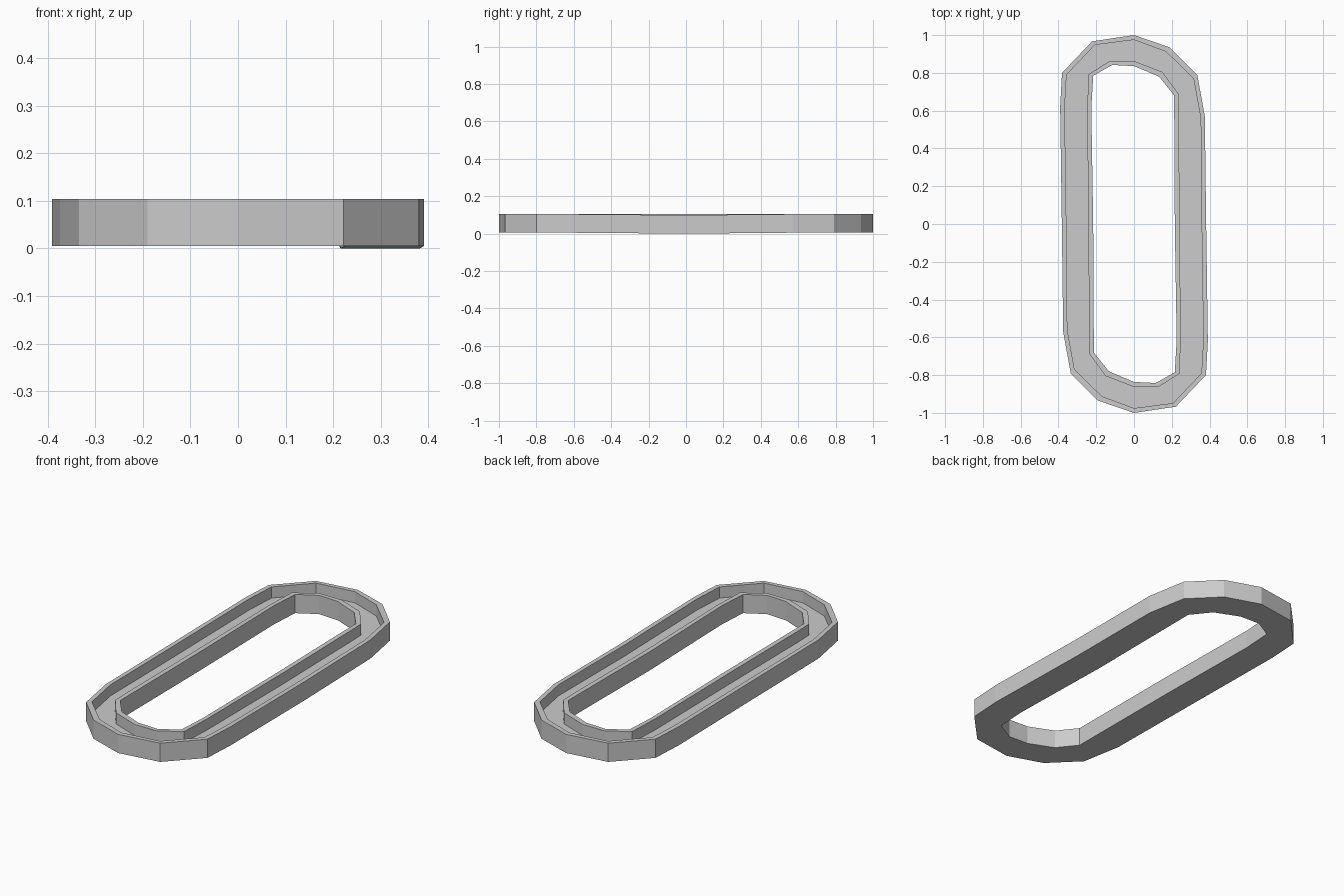
import bpy, bmesh

if "Cube" in bpy.data.objects:
    bpy.data.objects.remove(bpy.data.objects["Cube"])

# Half outlines in plan; the other half is the same turned 180 degrees
outer = [(0, 1), (.19, .935), (.335, .79), (.375, .57),
         (.382, 0), (.391, -.62), (.381, -.8), (.222, -.967)]
groove_out = [(0, .975), (.17, .912), (.315, .77), (.353, .56),
              (.358, 0), (.367, -.615), (.357, -.79), (.207, -.948)]
groove_in = [(0, .863), (.15, .805), (.235, .69), (.238, .57),
             (.241, 0), (.248, -.61), (.24, -.793), (.13, -.862)]
inner = [(0, .836), (.133, .78), (.213, .68), (.213, .57),
         (.216, 0), (.226, -.615), (.216, -.785), (.115, -.842)]
BASE, FLOOR, TOP = .005, .045, .104


def loop(bm, half, z):
    pts = half + [(-x, -y) for x, y in half]
    # the middle of the right side sags slightly
    return [bm.verts.new((x, y, z - (.005 if i == 4 else 0)))
            for i, (x, y) in enumerate(pts)]


# U-shaped section carried around the closed track
bm = bmesh.new()
section = [(outer, BASE), (outer, TOP), (groove_out, TOP), (groove_out, FLOOR),
           (groove_in, FLOOR), (groove_in, TOP), (inner, TOP), (inner, BASE)]
rings = [loop(bm, half, z) for half, z in section]
for k, a in enumerate(rings):
    b = rings[(k + 1) % len(rings)]
    for i in range(len(a)):
        j = (i + 1) % len(a)
        bm.faces.new((a[i], a[j], b[j], b[i]))
bmesh.ops.recalc_face_normals(bm, faces=bm.faces)

mesh = bpy.data.meshes.new("channel_ring")
bm.to_mesh(mesh)
bm.free()
bpy.context.collection.objects.link(bpy.data.objects.new("channel_ring", mesh))
